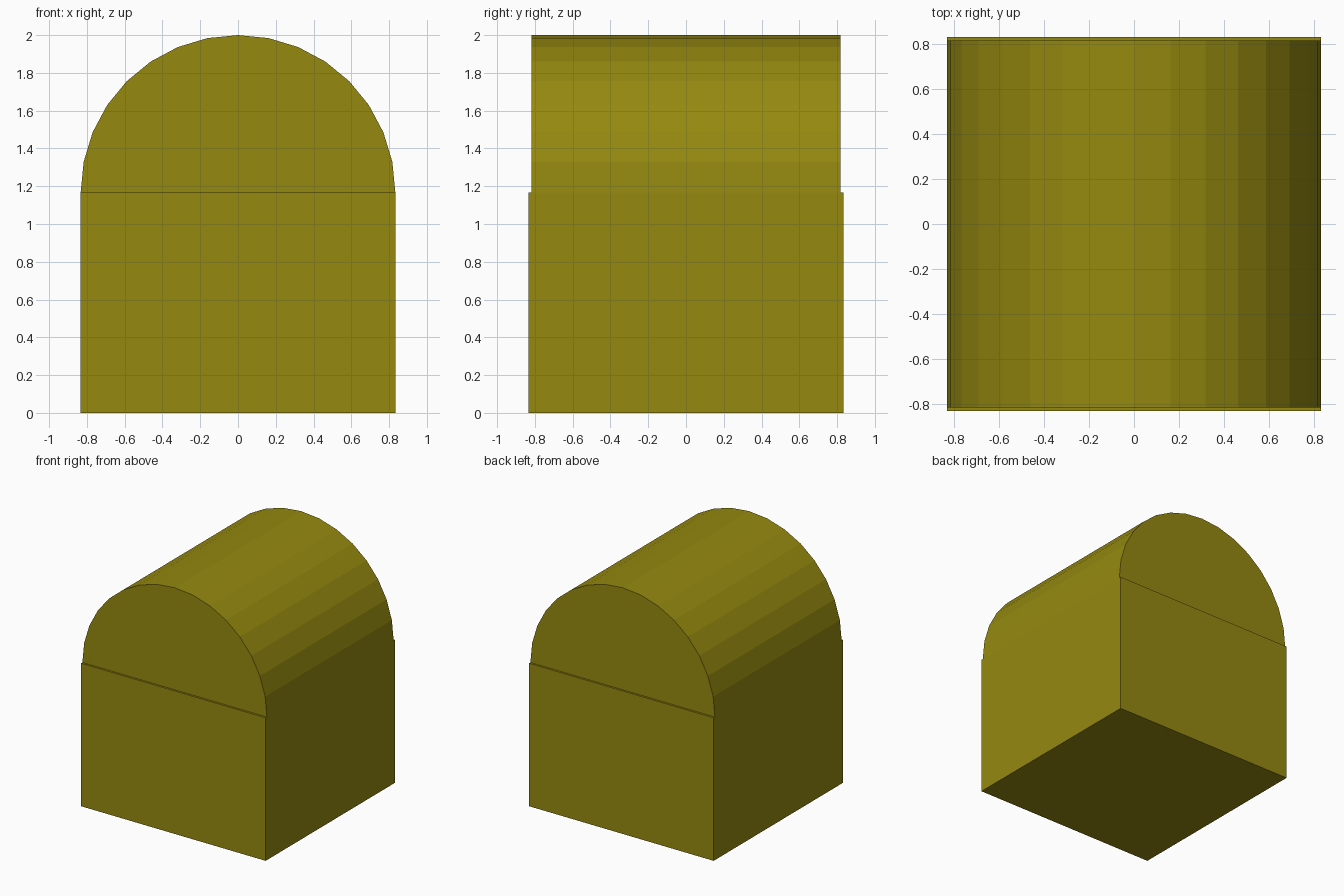
import bpy, bmesh, math

if "Cube" in bpy.data.objects:
    bpy.data.objects.remove(bpy.data.objects["Cube"])

R = 0.833        # half width and arch radius
SPRING = 1.167   # height where the arch starts
HALF_LEN = 0.817 # half length of the vaulted top

olive = bpy.data.materials.new("olive_yellow")
olive.diffuse_color = (0.30, 0.25, 0.005, 1)
olive.use_nodes = True
olive.node_tree.nodes["Principled BSDF"].inputs["Base Color"].default_value = olive.diffuse_color


def extruded(name, profile, half_len):
    """Extrude an x/z profile along y, flat shaded."""
    bm = bmesh.new()
    face = bm.faces.new([bm.verts.new((x, -half_len, z)) for x, z in profile])
    ext = bmesh.ops.extrude_face_region(bm, geom=[face], use_keep_orig=True)
    moved = [v for v in ext["geom"] if isinstance(v, bmesh.types.BMVert)]
    bmesh.ops.translate(bm, verts=moved, vec=(0, 2 * half_len, 0))
    bmesh.ops.recalc_face_normals(bm, faces=bm.faces)
    mesh = bpy.data.meshes.new(name)
    bm.to_mesh(mesh)
    bm.free()
    mesh.materials.append(olive)
    obj = bpy.data.objects.new(name, mesh)
    bpy.context.collection.objects.link(obj)
    return obj


# Square lower block
extruded("base_block", [(-R, 0), (R, 0), (R, SPRING), (-R, SPRING)], R)

# Half-round top, 16 facets, slightly shorter than the block
arch = [(R * math.cos(math.pi * i / 16), SPRING + R * math.sin(math.pi * i / 16))
        for i in range(17)]
extruded("rounded_top", arch, HALF_LEN)
